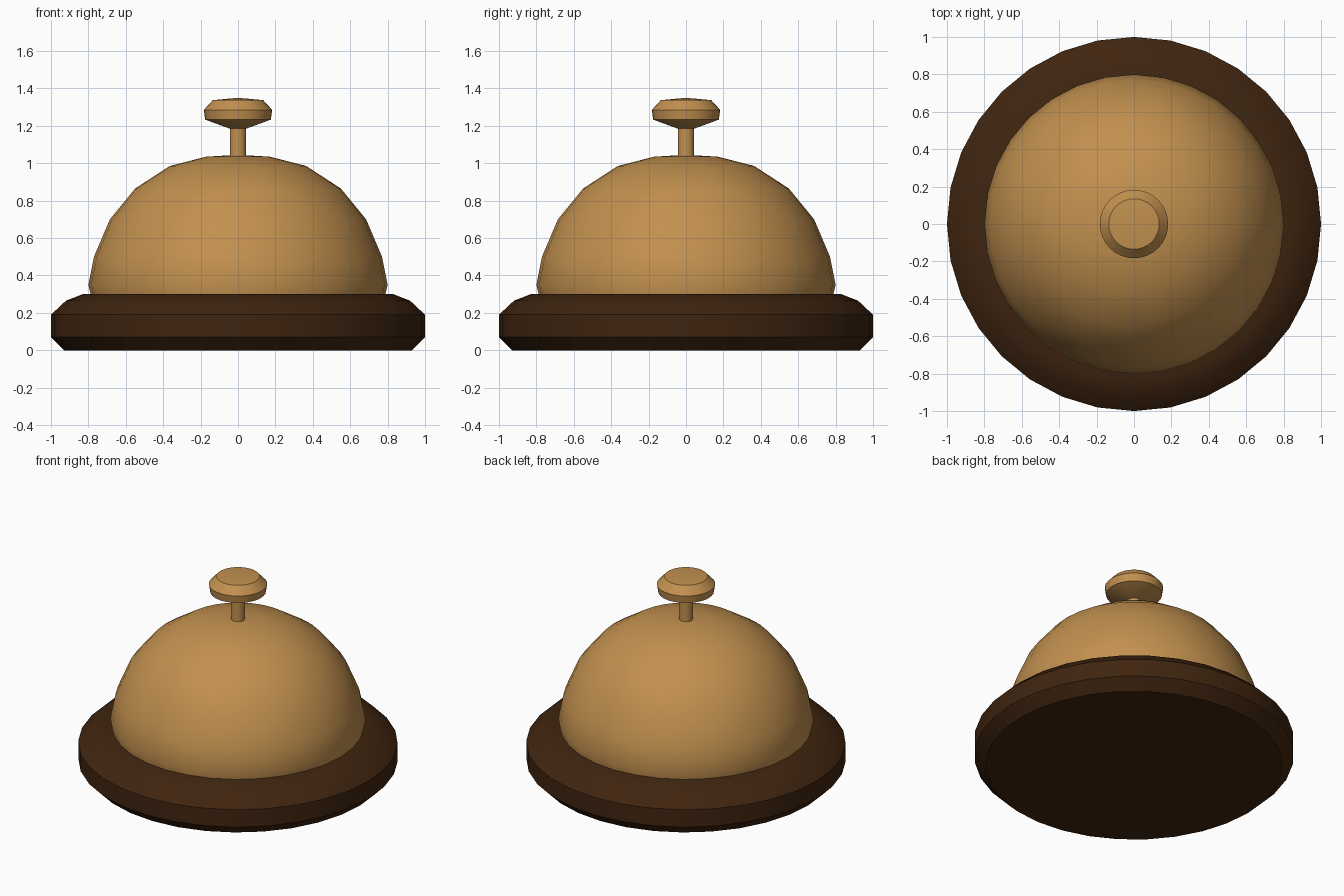
import bpy, bmesh, math

cube = bpy.data.objects.get("Cube")
if cube:
    bpy.data.objects.remove(cube, do_unlink=True)


def material(name, rgb):
    mat = bpy.data.materials.new(name)
    mat.use_nodes = True
    mat.diffuse_color = (*rgb, 1)
    mat.node_tree.nodes["Principled BSDF"].inputs["Base Color"].default_value = (*rgb, 1)
    return mat


def lathe(name, profile, sides, mat):
    """Turn a bottom-to-top (radius, height) profile about z; ends close on the axis."""
    bm = bmesh.new()
    verts = [bm.verts.new((r, 0, z)) for r, z in profile]
    edges = [bm.edges.new(pair) for pair in zip(verts, verts[1:])]
    bmesh.ops.spin(bm, geom=verts + edges, cent=(0, 0, 0), axis=(0, 0, 1),
                   angle=math.tau, steps=sides, use_duplicate=False)
    bmesh.ops.remove_doubles(bm, verts=bm.verts, dist=0.0005)
    bmesh.ops.recalc_face_normals(bm, faces=bm.faces)
    mesh = bpy.data.meshes.new(name)
    bm.to_mesh(mesh)
    bm.free()
    obj = bpy.data.objects.new(name, mesh)
    bpy.context.collection.objects.link(obj)
    mesh.materials.append(mat)
    bpy.ops.object.select_all(action="DESELECT")
    obj.select_set(True)
    bpy.context.view_layer.objects.active = obj
    bpy.ops.object.shade_smooth_by_angle(angle=math.radians(30))
    return obj


brass = material("brass", (0.54, 0.28, 0.078))
wood = material("dark_wood", (0.05, 0.018, 0.005))

# Round wooden foot with bevelled rims
lathe("base", [(0, 0), (0.93, 0), (1, 0.07), (1, 0.19), (0.92, 0.265),
               (0.83, 0.3), (0, 0.3)], 32, wood)

# Bell dome, tucking in slightly where it meets the base
lathe("dome", [(0, 0.27), (0.78, 0.27), (0.8, 0.35), (0.77, 0.5), (0.685, 0.7),
               (0.55, 0.865), (0.365, 0.985), (0.17, 1.035), (0, 1.045)], 32, brass)

# Plunger stem
lathe("stem", [(0, 1.0), (0.044, 1.0), (0.044, 1.2), (0, 1.2)], 32, brass)

# Push button with a shallow crown
lathe("button", [(0, 1.183), (0.045, 1.185), (0.175, 1.233), (0.183, 1.285),
                 (0.135, 1.337), (0, 1.35)], 32, brass)
